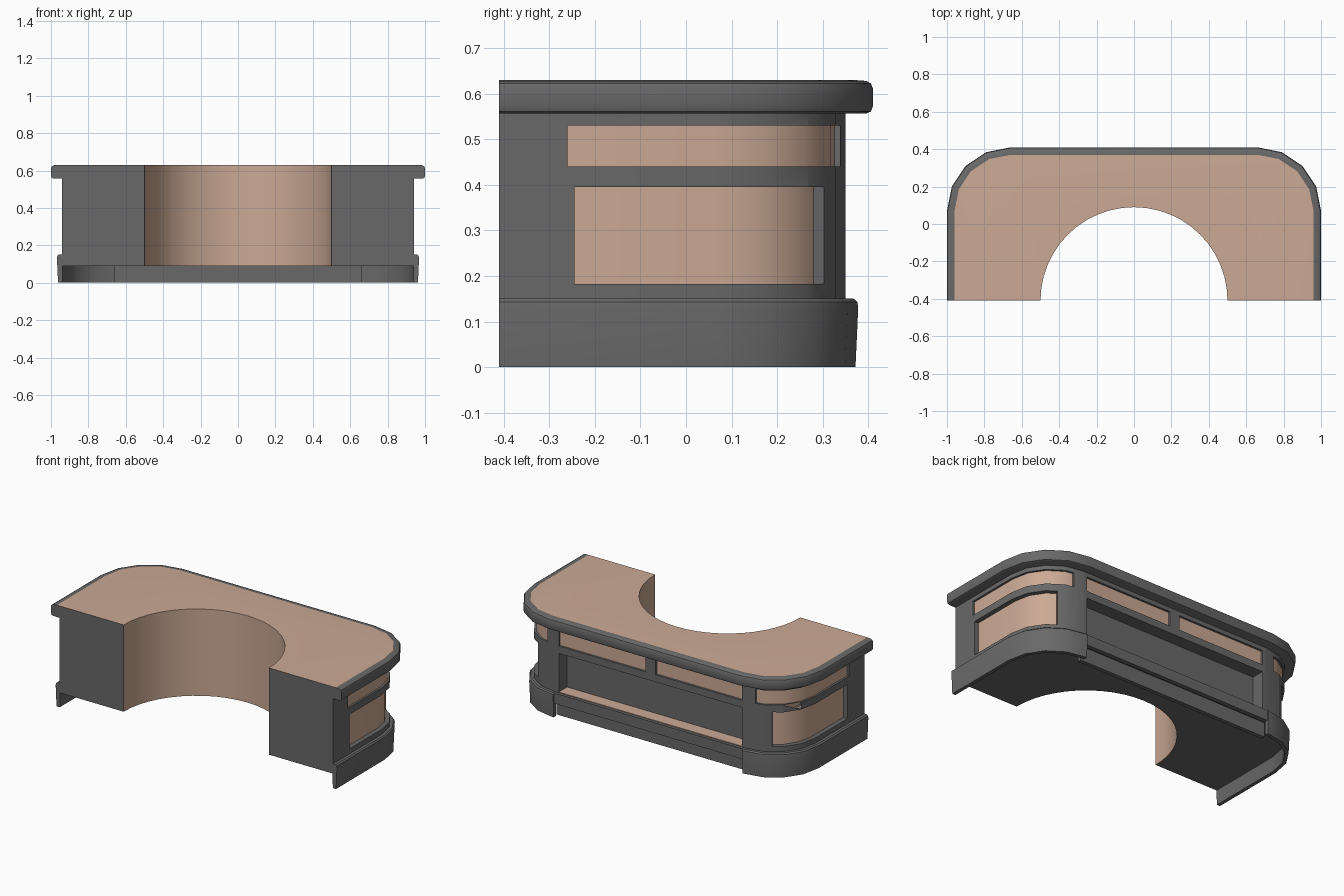
import bpy, bmesh, math

if "Cube" in bpy.data.objects:
    bpy.data.objects.remove(bpy.data.objects["Cube"])

FRONT, CX, CY, STEP = -0.41, 0.66, 0.07, 22.5
wood = bpy.data.materials.new("wood")
wood.diffuse_color = (0.60, 0.40, 0.30, 1)
wood.use_nodes = True
wood.node_tree.nodes["Principled BSDF"].inputs["Base Color"].default_value = wood.diffuse_color
grey = bpy.data.materials.new("grey")
grey.diffuse_color = (0.14, 0.14, 0.14, 1)
grey.use_nodes = True
grey.node_tree.nodes["Principled BSDF"].inputs["Base Color"].default_value = grey.diffuse_color


def normal(a):
    """Unit corner direction, kept on the faceted corner polygon."""
    k = int(a // STEP)
    f = a / STEP - k
    p, q = math.radians(k * STEP), math.radians((k + 1) * STEP)
    return (math.cos(p) * (1 - f) + math.cos(q) * f,
            math.sin(p) * (1 - f) + math.sin(q) * f)


def corner_path(y0, a_end, x_end=None):
    """Path along the right side and round the back corner."""
    pts = [(CX, y0, 1, 0)]
    angles = [i * STEP for i in range(5) if i * STEP < a_end] + [a_end]
    pts += [(CX, CY) + normal(a) for a in angles]
    if x_end is not None:
        pts.append((x_end, CY, 0, 1))
    return pts


def back_path(xa, xb):
    return [(xa, CY, 0, 1), (xb, CY, 0, 1)]


def finish(name, bm, mats, smooth=True):
    bmesh.ops.recalc_face_normals(bm, faces=bm.faces)
    me = bpy.data.meshes.new(name)
    bm.to_mesh(me)
    bm.free()
    ob = bpy.data.objects.new(name, me)
    bpy.context.collection.objects.link(ob)
    for m in mats:
        me.materials.append(m)
    if smooth:
        smooth_object(ob)
    return ob


def smooth_object(ob):
    bpy.ops.object.select_all(action='DESELECT')
    ob.select_set(True)
    bpy.context.view_layer.objects.active = ob
    bpy.ops.object.shade_smooth_by_angle(angle=math.radians(32))


def sweep(name, profile, path, side=1, mat=grey, smooth=True):
    """Closed (offset, z) profile swept along a path; side=-1 mirrors it."""
    bm = bmesh.new()
    rings = [[bm.verts.new((side * (bx + nx * r), by + ny * r, z)) for r, z in profile]
             for bx, by, nx, ny in path]
    n = len(profile)
    for a, b in zip(rings, rings[1:]):
        for i in range(n):
            bm.faces.new((a[i], a[(i + 1) % n], b[(i + 1) % n], b[i]))
    bm.faces.new(rings[0])
    bm.faces.new(rings[-1])
    return finish(name, bm, [mat], smooth)


def rect(r0, r1, z0, z1):
    return [(r0, z0), (r1, z0), (r1, z1), (r0, z1)]


def stack(name, levels, wood_top=False):
    """Desk outline with round knee cut-out, lofted through (offset, z) levels."""
    half = corner_path(FRONT, 90)
    bm = bmesh.new()
    rings = []
    for r, z in levels:
        right = [(bx + nx * r, by + ny * r) for bx, by, nx, ny in half]
        left = [(-x, y) for x, y in reversed(right)]
        knee = [(0.5 * math.cos(t), FRONT + 0.5 * math.sin(t))
                for t in (math.pi * (1 - i / 24) for i in range(25))]
        rings.append([bm.verts.new((x, y, z)) for x, y in right + left + knee])
    n, outer = len(rings[0]), 2 * len(half)
    for a, b in zip(rings, rings[1:]):
        for i in range(n):
            f = bm.faces.new((a[i], a[(i + 1) % n], b[(i + 1) % n], b[i]))
            f.material_index = int(outer <= i < n - 1)
    bm.faces.new(rings[0])
    bm.faces.new(rings[-1]).material_index = int(wood_top)
    return finish(name, bm, [grey, wood])


# Main body with window recesses
body = stack("desk_body", [(0.28, 0.09), (0.28, 0.556)])
upper = corner_path(-0.26, 78)
lower = corner_path(-0.245, 58)
cutters = [sweep("cutter", rect(0.20, 0.40, 0.152, 0.395), back_path(0.63, -0.63), smooth=False)]
for s in (1, -1):
    for profile, path in ((rect(0.265, 0.40, 0.44, 0.53), upper),
                          (rect(0.25, 0.40, 0.182, 0.395), lower),
                          (rect(0.265, 0.40, 0.44, 0.53), back_path(0.63, 0.035))):
        cutters.append(sweep("cutter", profile, path, s, smooth=False))
bpy.context.view_layer.objects.active = body
for c in cutters:
    m = body.modifiers.new("cut", 'BOOLEAN')
    m.operation, m.solver, m.object = 'DIFFERENCE', 'EXACT', c
    # keep the cut above the smoothing modifier, if any
    bpy.ops.object.modifier_move_to_index(modifier=m.name, index=0)
    bpy.ops.object.modifier_apply(modifier=m.name)
    bpy.data.objects.remove(c, do_unlink=True)
smooth_object(body)

# Worktop with rounded grey rim and wooden surface
stack("worktop", [(0.325, 0.556), (0.336, 0.561), (0.34, 0.572), (0.34, 0.612),
                  (0.336, 0.622), (0.326, 0.628), (0.30, 0.63)], wood_top=True)

# Wooden inlays and flared plinth, both sides
plinth = [(0.28, 0.0), (0.302, 0.0), (0.308, 0.13), (0.306, 0.143), (0.298, 0.15), (0.275, 0.15)]
for s, tag in ((1, "right"), (-1, "left")):
    sweep(f"upper_corner_inlay_{tag}", rect(0.255, 0.267, 0.44, 0.53), upper, s, wood)
    sweep(f"lower_corner_inlay_{tag}", rect(0.24, 0.252, 0.182, 0.395), lower, s, wood)
    sweep(f"upper_back_inlay_{tag}", rect(0.255, 0.267, 0.44, 0.53), back_path(0.63, 0.035), s, wood)
    sweep(f"plinth_corner_{tag}", plinth, corner_path(FRONT, 90, 0.65), s)

# Back centre: wooden recess floor, ledge and set-back kick board
sweep("recess_floor", rect(0.195, 0.28, 0.14, 0.155), back_path(0.63, -0.63), mat=wood)
sweep("back_ledge", rect(0.27, 0.298, 0.085, 0.15), back_path(0.65, -0.65))
sweep("kick_board", rect(0.235, 0.26, 0.0, 0.095), back_path(0.66, -0.66))
